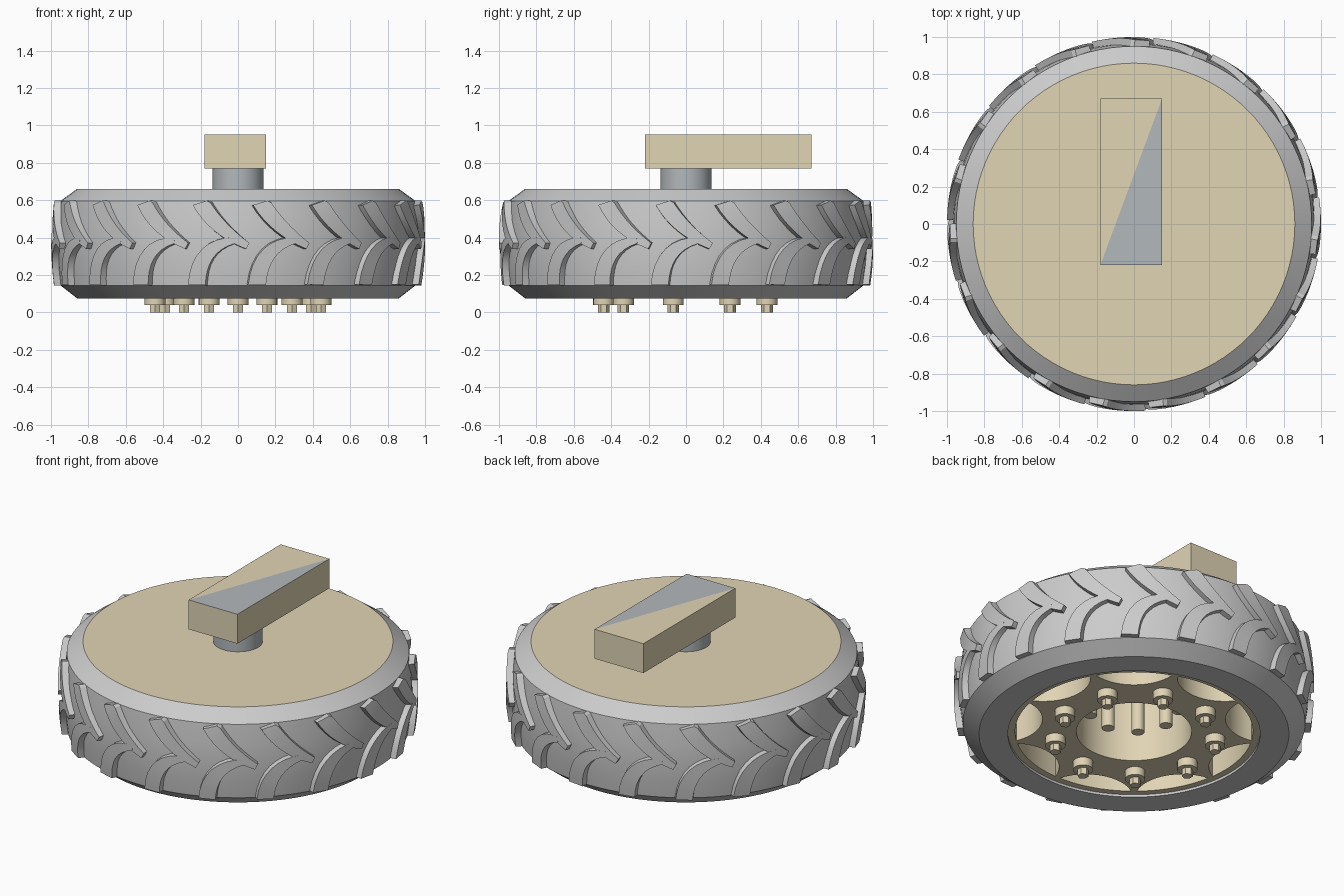
import bpy, bmesh, math
from math import sin, cos, pi, radians
from mathutils import Matrix, Vector

if "Cube" in bpy.data.objects:
    bpy.data.objects.remove(bpy.data.objects["Cube"])


def material(name, rgb):
    m = bpy.data.materials.new(name)
    m.diffuse_color = (*rgb, 1)
    m.use_nodes = True
    m.node_tree.nodes["Principled BSDF"].inputs["Base Color"].default_value = m.diffuse_color
    return m


TAN = material("tan", (0.75, 0.66, 0.46))
STEEL = material("steel", (0.45, 0.48, 0.50))


def finish(bm, name, mats=(), angle=30):
    bmesh.ops.recalc_face_normals(bm, faces=bm.faces)
    me = bpy.data.meshes.new(name)
    bm.to_mesh(me)
    bm.free()
    ob = bpy.data.objects.new(name, me)
    bpy.context.collection.objects.link(ob)
    for m in mats:
        me.materials.append(m)
    smooth(ob, angle)
    return ob


def smooth(ob, angle=30):
    bpy.ops.object.select_all(action='DESELECT')
    ob.select_set(True)
    bpy.context.view_layer.objects.active = ob
    bpy.ops.object.shade_smooth_by_angle(angle=radians(angle))


def add_cyl(bm, r, z0, z1, x=0, y=0, n=32):
    bmesh.ops.create_cone(bm, cap_ends=True, segments=n, radius1=r, radius2=r, depth=z1 - z0,
                          matrix=Matrix.Translation((x, y, (z0 + z1) / 2)))


def ring_points(r, count, start=0.0):
    return [(r * cos(start + 2 * pi * i / count), r * sin(start + 2 * pi * i / count))
            for i in range(count)]


# Tyre carcass: closed profile spun around z
profile = [(.70, .075), (.86, .075), (.95, .145), (.963, .25), (.968, .37), (.963, .48),
           (.95, .595), (.86, .66), (.86, .60), (.70, .60)]
N = 96
bm = bmesh.new()
rings = [[bm.verts.new((x, y, z)) for x, y in ring_points(r, N)] for r, z in profile]
for a, b in zip(rings, rings[1:] + rings[:1]):
    for i in range(N):
        j = (i + 1) % N
        bm.faces.new((a[i], a[j], b[j], b[i]))
finish(bm, "tyre")


# Tread lugs: swept bars given as (angle in degrees, height, half width)
def bezier(a, b, c, t):
    return a * (1 - t) ** 2 + b * 2 * t * (1 - t) + c * t * t


def add_lug(bm, base, p0, p1, p2, steps=8):
    p0, p1, p2 = (Vector((radians(a), z, w)) for a, z, w in (p0, p1, p2))
    sections = []
    for s in range(steps + 1):
        t = s / steps
        p = bezier(p0, p1, p2, t)
        d = (p1 - p0) * (1 - t) + (p2 - p1) * t
        normal = Vector((-d.y, d.x)).normalized()
        crown = 1.0 - 0.3 * (p.y - .37) ** 2
        sec = []
        for side, r, grow in ((-1, .94, 1.15), (-1, crown, 1), (1, crown, 1), (1, .94, 1.15)):
            off = normal * side * p.z * grow
            ang = base + p.x + off.x
            z = min(max(p.y + off.y, .145), .597)
            sec.append(bm.verts.new((r * sin(ang), -r * cos(ang), z)))
        sections.append(sec)
    for a, b in zip(sections, sections[1:]):
        for i in range(4):
            j = (i + 1) % 4
            bm.faces.new((a[i], a[j], b[j], b[i]))
    bm.faces.new(sections[0])
    bm.faces.new(sections[-1])


LUGS = 19
for name, path in (("upper_tread", ((-12, .597, .045), (-7, .45, .045), (3, .355, .018))),
                   ("lower_tread", ((-13, .145, .048), (-12, .36, .045), (-1, .385, .016)))):
    bm = bmesh.new()
    for k in range(LUGS):
        add_lug(bm, 2 * pi * k / LUGS, *path)
    finish(bm, name)

# Back cover disc
bm = bmesh.new()
add_cyl(bm, .86, .60, .66, n=N)
finish(bm, "cover_disc", [TAN])

# Wheel body: filled outline with hub bore and nine crescent pockets
BOLTS = 9
START = -pi / 2
outlines = [ring_points(.70, N), ring_points(.32, 64)]
RIM, C, RHO = .66, .784, .264
half = math.acos((RIM ** 2 + C ** 2 - RHO ** 2) / (2 * RIM * C))
corner = math.atan2(RIM * sin(half), RIM * cos(half) - C)
pocket = [(RIM * cos(a), RIM * sin(a)) for a in (-half + 2 * half * i / 10 for i in range(11))]
for i in range(1, 16):
    a = corner + (2 * pi - 2 * corner) * i / 16
    pocket.append((C + RHO * cos(a), RHO * sin(a)))
for k in range(BOLTS):
    a = START + 2 * pi * (k + .5) / BOLTS
    outlines.append([(x * cos(a) - y * sin(a), x * sin(a) + y * cos(a)) for x, y in pocket])
cu = bpy.data.curves.new("wheel_body", 'CURVE')
cu.dimensions = '2D'
cu.fill_mode = 'BOTH'
cu.extrude = .255
for pts in outlines:
    sp = cu.splines.new('POLY')
    sp.points.add(len(pts) - 1)
    for p, (x, y) in zip(sp.points, pts):
        p.co = (x, y, 0, 1)
    sp.use_cyclic_u = True
wheel = bpy.data.objects.new("wheel_body", cu)
wheel.location.z = .345
bpy.context.collection.objects.link(wheel)
bpy.ops.object.select_all(action='DESELECT')
wheel.select_set(True)
bpy.context.view_layer.objects.active = wheel
bpy.ops.object.convert(target='MESH')
wheel = bpy.context.object
wheel.data.materials.clear()
wheel.data.materials.append(TAN)
smooth(wheel)

# Wheel bolts: washer plus hex head
bm = bmesh.new()
for x, y in ring_points(.45, BOLTS, START):
    add_cyl(bm, .056, .04, .10, x, y + .01, 24)
    add_cyl(bm, .031, 0, .05, x, y + .01, 6)
finish(bm, "wheel_bolts", [TAN])

# Studs hanging inside the hub bore
bm = bmesh.new()
for x, y in ring_points(.25, BOLTS, radians(225)):
    add_cyl(bm, .036, .23, .61, x, y, 20)
finish(bm, "hub_studs", [TAN])

# Axle shaft
bm = bmesh.new()
add_cyl(bm, .137, .62, .775, n=48)
finish(bm, "axle_shaft", [STEEL])

# Mounting block with one steel-coloured triangle on its top
bm = bmesh.new()
bmesh.ops.create_cube(bm, size=1, matrix=Matrix.Translation((-.015, .225, .86))
                      @ Matrix.Diagonal((.33, .89, .18, 1)))
top = max(bm.faces, key=lambda f: f.calc_center_median().z)
low = min(top.verts, key=lambda v: v.co.x + v.co.y)
high = max(top.verts, key=lambda v: v.co.x + v.co.y)
bmesh.utils.face_split(top, low, high)
tri = max((f for f in bm.faces if len(f.verts) == 3), key=lambda f: f.calc_center_median().x)
tri.material_index = 1
finish(bm, "mounting_block", [TAN, STEEL])
